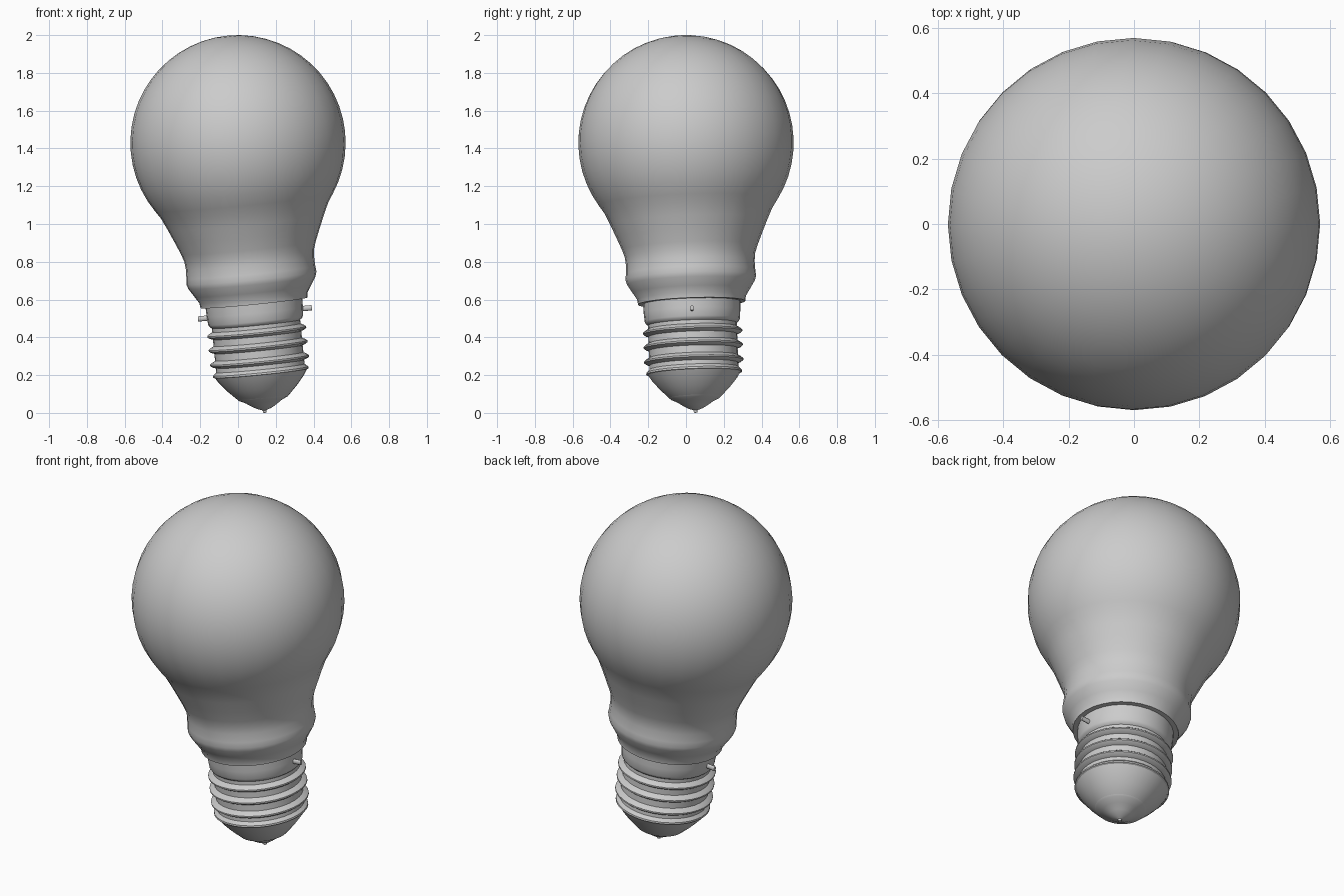
import bpy, bmesh, math
from mathutils import Vector, Matrix

if "Cube" in bpy.data.objects:
    bpy.data.objects.remove(bpy.data.objects["Cube"])

# The bulb leans: its axis runs from the globe centre down to the contact tip
SIDES = 32
CENTRE = Vector((0, 0, 1.43))
DOWN = Vector((0.14, 0.05, -1.41)).normalized()
FRAME = Matrix.Translation(CENTRE) @ Vector((0, 0, -1)).rotation_difference(DOWN).to_matrix().to_4x4()


def finish(bm, name, angle):
    bmesh.ops.remove_doubles(bm, verts=bm.verts, dist=1e-5)
    bmesh.ops.recalc_face_normals(bm, faces=bm.faces)
    mesh = bpy.data.meshes.new(name)
    bm.to_mesh(mesh)
    bm.free()
    ob = bpy.data.objects.new(name, mesh)
    bpy.context.collection.objects.link(ob)
    ob.matrix_world = FRAME
    bpy.ops.object.select_all(action='DESELECT')
    ob.select_set(True)
    bpy.context.view_layer.objects.active = ob
    bpy.ops.object.shade_smooth_by_angle(angle=math.radians(angle))
    return ob


def lathe(name, profile, angle=35):
    """Revolve (radius, distance below globe centre) pairs about the bulb axis."""
    bm = bmesh.new()
    verts = [bm.verts.new((r, 0, -t)) for r, t in profile]
    edges = [bm.edges.new(pair) for pair in zip(verts, verts[1:])]
    bmesh.ops.spin(bm, geom=verts + edges, cent=(0, 0, 0), axis=(0, 0, 1),
                   angle=math.tau, steps=SIDES)
    return finish(bm, name, angle)


# Glass globe with tapered neck, shoulder and lower lip
R = 0.57
arc = [math.radians(a * 124 / 18) for a in range(19)]
globe = [(R * math.sin(a), -R * math.cos(a)) for a in arc]
globe += [(0.445, 0.36), (0.415, 0.425), (0.385, 0.495), (0.358, 0.56), (0.345, 0.60),
          (0.341, 0.64), (0.343, 0.69), (0.346, 0.72), (0.338, 0.745), (0.310, 0.79),
          (0.288, 0.825), (0.284, 0.852), (0.255, 0.852)]
lathe("glass_globe", globe, 50)

# Metal cap: smooth collar, ridged screw section, bottom rim
cap = [(0.258, 0.84), (0.256, 0.90), (0.252, 0.945), (0.246, 0.957), (0.235, 0.965)]
for t in (1.007, 1.082, 1.160):
    cap += [(0.235, t - 0.022), (0.252, t - 0.013), (0.263, t - 0.004),
            (0.263, t + 0.004), (0.252, t + 0.012), (0.235, t + 0.018)]
cap += [(0.236, 1.200), (0.253, 1.216), (0.254, 1.226), (0.245, 1.230)]
lathe("screw_cap", cap)

# Insulator cone under the cap
lathe("insulator", [(0.245, 1.228), (0.225, 1.260), (0.185, 1.307), (0.138, 1.354), (0.128, 1.360)])

# Contact button with a small solder tip
lathe("contact", [(0.138, 1.354), (0.130, 1.362), (0.096, 1.378), (0.063, 1.400), (0.038, 1.414),
                  (0.020, 1.420), (0.010, 1.424), (0.009, 1.436), (0, 1.438)])

# Locating pegs on opposite sides of the collar
for side, name in ((-1, "left_peg"), (1, "right_peg")):
    bm = bmesh.new()
    bmesh.ops.create_cone(bm, cap_ends=True, segments=12, radius1=1, radius2=1, depth=1,
                          matrix=Matrix.Translation((side * 0.273, 0, -0.908))
                          @ Matrix.Diagonal((0.06, 0.009, 0.014, 1))
                          @ Matrix.Rotation(math.pi / 2, 4, 'Y'))
    finish(bm, name, 35)
